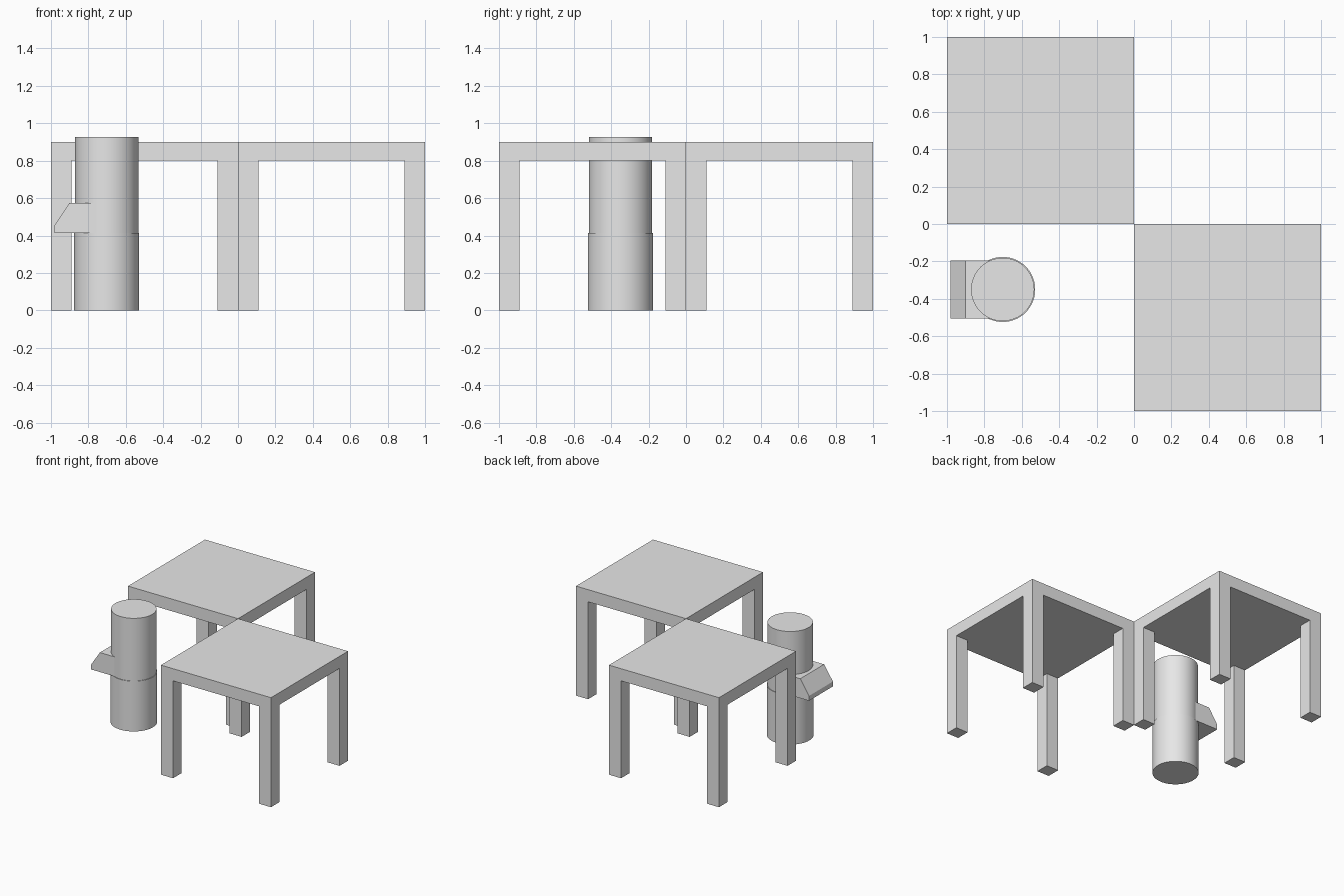
import bpy
import bmesh
import math
from mathutils import Matrix, Vector

cube = bpy.data.objects.get("Cube")
if cube:
    bpy.data.objects.remove(cube, do_unlink=True)

grey = bpy.data.materials.new("light grey")
grey.use_nodes = True
GREY = (0.8, 0.8, 0.8, 1)
grey.diffuse_color = GREY
grey.node_tree.nodes["Principled BSDF"].inputs["Base Color"].default_value = GREY


def finish(name, bm):
    bmesh.ops.recalc_face_normals(bm, faces=bm.faces)
    mesh = bpy.data.meshes.new(name)
    bm.to_mesh(mesh)
    bm.free()
    mesh.materials.append(grey)
    obj = bpy.data.objects.new(name, mesh)
    bpy.context.collection.objects.link(obj)
    return obj


def box(name, center, size):
    bm = bmesh.new()
    bmesh.ops.create_cube(bm, size=1, matrix=Matrix.Translation(center) @ Matrix.Diagonal((*size, 1)))
    return finish(name, bm)


def cylinder(name, center, radius, bottom, top):
    bm = bmesh.new()
    place = Matrix.Translation((*center, (bottom + top) / 2))
    bmesh.ops.create_cone(bm, cap_ends=True, segments=64, radius1=radius, radius2=radius,
                          depth=top - bottom, matrix=place)
    obj = finish(name, bm)
    bpy.ops.object.select_all(action='DESELECT')
    bpy.context.view_layer.objects.active = obj
    obj.select_set(True)
    bpy.ops.object.shade_smooth_by_angle(angle=math.radians(30))
    return obj


# Two square tables touching at one corner
LEG, TOP_Z, UNDER_Z = 0.11, 0.9, 0.8


def table(name, cx, cy):
    box(name + "_top", (cx, cy, (TOP_Z + UNDER_Z) / 2), (1, 1, TOP_Z - UNDER_Z))
    reach = 0.5 - LEG / 2
    for sx, side in ((-1, "right"), (1, "left")):
        for sy, end in ((-1, "front"), (1, "back")):
            box(f"{name}_{end}_{side}_leg", (cx + sx * reach, cy + sy * reach, UNDER_Z / 2),
                (LEG, LEG, UNDER_Z))


table("back_table", -0.5, 0.5)
table("front_table", 0.5, -0.5)

# Round dispenser column in two steps
AXIS = (-0.702, -0.35)
cylinder("column_base", AXIS, 0.174, 0, 0.413)
cylinder("column_upper", AXIS, 0.169, 0.413, 0.927)

# Sloped spout, an extruded profile running into the column
bm = bmesh.new()
profile = [(-0.982, 0.413), (-0.982, 0.453), (-0.902, 0.573), (-0.72, 0.573), (-0.72, 0.413)]
face = bm.faces.new([bm.verts.new((x, -0.505, z)) for x, z in profile])
side = bmesh.ops.extrude_face_region(bm, geom=[face])
bmesh.ops.translate(bm, vec=Vector((0, 0.31, 0)),
                    verts=[v for v in side["geom"] if isinstance(v, bmesh.types.BMVert)])
finish("spout", bm)
